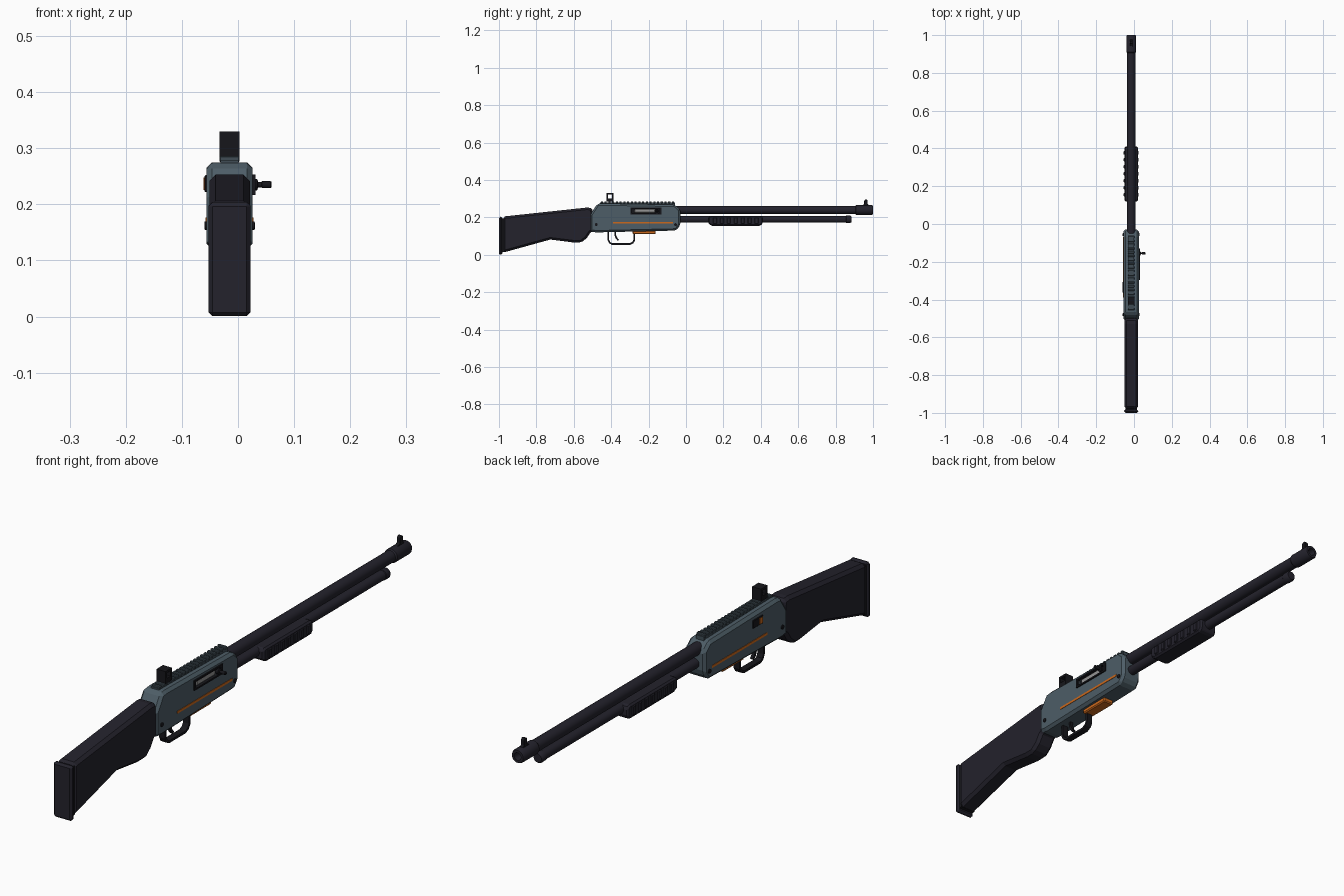
import bpy, bmesh, math
from mathutils import Matrix

old = bpy.data.objects.get("Cube")
if old:
    bpy.data.objects.remove(old, do_unlink=True)

CX = -0.015  # centre plane of the body


def material(name, rgb):
    m = bpy.data.materials.new(name)
    m.use_nodes = True
    m.diffuse_color = (*rgb, 1)
    bsdf = m.node_tree.nodes["Principled BSDF"]
    bsdf.inputs["Base Color"].default_value = (*rgb, 1)
    bsdf.inputs["Roughness"].default_value = 0.6
    return m


POLY = material("dark polymer", (0.017, 0.016, 0.025))
BLACK = material("black rubber", (0.008, 0.008, 0.011))
STEEL = material("slate steel", (0.075, 0.11, 0.135))
RAIL = material("dark slate", (0.05, 0.073, 0.09))
ORANGE = material("orange", (0.6, 0.14, 0.012))
SILVER = material("bolt grey", (0.3, 0.3, 0.3))


def finish(name, bm, mat, bevel=0, segments=1):
    bmesh.ops.recalc_face_normals(bm, faces=bm.faces)
    me = bpy.data.meshes.new(name)
    bm.to_mesh(me)
    bm.free()
    ob = bpy.data.objects.new(name, me)
    bpy.context.collection.objects.link(ob)
    me.materials.append(mat)
    if bevel:
        mod = ob.modifiers.new("Bevel", "BEVEL")
        mod.width, mod.segments = bevel, segments
        mod.limit_method = "ANGLE"
        mod.angle_limit = math.radians(35)
    return ob


def box(name, x, y, z, mat, bevel=0):
    """Box from (min, max) pairs."""
    bm = bmesh.new()
    bmesh.ops.create_cube(bm, size=1)
    for v in bm.verts:
        v.co = [(a + b) / 2 + c * (b - a) for (a, b), c in zip((x, y, z), v.co)]
    return finish(name, bm, mat, bevel)


def prism(name, outline, half, mat, bevel=0, x=CX):
    """Side outline in (y, z), extruded across the width."""
    bm = bmesh.new()
    face = bm.faces.new([bm.verts.new((x - half, y, z)) for y, z in outline])
    new = bmesh.ops.extrude_face_region(bm, geom=[face])["geom"]
    bmesh.ops.translate(bm, vec=(2 * half, 0, 0),
                        verts=[g for g in new if isinstance(g, bmesh.types.BMVert)])
    return finish(name, bm, mat, bevel)


def lathe(name, rings, centre, mat, axis="Y", sides=20):
    """Rings of (position, radius) joined along the Y or X axis."""
    bm = bmesh.new()
    loops = []
    for p, r in rings:
        loop = []
        for i in range(sides):
            a = math.tau * (i + 0.5) / sides
            c, s = r * math.cos(a), r * math.sin(a)
            co = (centre[0] + c, p, centre[1] + s) if axis == "Y" else \
                 (p, centre[0] + c, centre[1] + s)
            loop.append(bm.verts.new(co))
        loops.append(loop)
    for a, b in zip(loops, loops[1:]):
        for i in range(sides):
            j = (i + 1) % sides
            bm.faces.new((a[i], a[j], b[j], b[i]))
    bm.faces.new(loops[0])
    bm.faces.new(loops[-1])
    ob = finish(name, bm, mat)
    bpy.ops.object.select_all(action="DESELECT")
    ob.select_set(True)
    bpy.context.view_layer.objects.active = ob
    bpy.ops.object.shade_smooth_by_angle(angle=math.radians(35))
    return ob


def strip(name, path, half, thick, mat):
    """Bent flat band following a (y, z) path."""
    bm = bmesh.new()
    rows = [[bm.verts.new((CX + s * half, y, z)) for s in (-1, 1)] for y, z in path]
    for a, b in zip(rows, rows[1:]):
        bm.faces.new((a[0], a[1], b[1], b[0]))
    ob = finish(name, bm, mat)
    mod = ob.modifiers.new("Solidify", "SOLIDIFY")
    mod.thickness, mod.offset, mod.use_even_offset = thick, 0, True
    return ob


# Stock and butt pad
prism("stock", [(-0.978, 0.012), (-0.978, 0.205), (-0.53, 0.253), (-0.50, 0.25),
                (-0.49, 0.13), (-0.51, 0.12), (-0.53, 0.09), (-0.56, 0.066),
                (-0.60, 0.066), (-0.725, 0.082)], 0.036, POLY, 0.011)
prism("stock_spacer", [(-0.985, 0.014), (-0.985, 0.194), (-0.97, 0.196), (-0.97, 0.016)],
      0.031, BLACK)
prism("butt_pad", [(-1, 0), (-1, 0.203), (-0.982, 0.205), (-0.982, 0.002)],
      0.0375, POLY, 0.007)

# Receiver with an ejection pocket
receiver = prism("receiver", [(-0.512, 0.125), (-0.512, 0.215), (-0.475, 0.272),
                              (-0.45, 0.275), (-0.06, 0.268), (-0.03, 0.242),
                              (-0.03, 0.16), (-0.052, 0.13), (-0.48, 0.12)],
                 0.041, STEEL, 0.01)
cutter = box("port_cutter", (0.012, 0.06), (-0.29, -0.14), (0.222, 0.248), BLACK)
cutter.hide_render = True
cutter.display_type = "WIRE"
cutter.hide_set(True)
cut = receiver.modifiers.new("Port", "BOOLEAN")
cut.operation, cut.object, cut.solver = "DIFFERENCE", cutter, "EXACT"
box("port_floor", (0.010, 0.014), (-0.29, -0.14), (0.222, 0.248), BLACK)
box("bolt", (0.012, 0.025), (-0.275, -0.165), (0.225, 0.245), SILVER, 0.003)
for name, y, z in (("top", (-0.296, -0.13), (0.247, 0.253)),
                   ("bottom", (-0.296, -0.13), (0.217, 0.223)),
                   ("rear", (-0.296, -0.288), (0.217, 0.253)),
                   ("front", (-0.142, -0.13), (0.217, 0.253))):
    box("port_frame_" + name, (0.02, 0.031), y, z, BLACK)
lathe("bolt_handle", [(0.015, 0.011), (0.034, 0.011), (0.036, 0.005), (0.042, 0.005),
                      (0.043, 0.0065), (0.058, 0.0065), (0.06, 0.005)],
      (-0.155, 0.235), BLACK, "X", 12)

# Side details: stripes and pins on both sides
for side, s in (("left", 1), ("right", -1)):
    face = CX + s * 0.041
    box("stripe_" + side, sorted((face - s * 0.003, face + s * 0.0015)),
        (-0.39, -0.07), (0.168, 0.177), ORANGE)
    for place, y in (("rear", -0.48), ("front", -0.056)):
        lathe(f"pin_{place}_{side}", [(face - s * 0.006, 0.008), (face + s * 0.003, 0.008),
                                      (face + s * 0.004, 0.006)], (y, 0.162), BLACK, "X", 12)

# Safety selector on the right
box("selector_plate", (-0.06, -0.05), (-0.365, -0.305), (0.222, 0.252), BLACK, 0.002)
box("selector_mark", (-0.0615, -0.058), (-0.36, -0.342), (0.226, 0.248), ORANGE)

# Top rail
box("rail_base", (CX - 0.016, CX + 0.016), (-0.46, -0.06), (0.262, 0.279), RAIL)
for i in range(20):
    y = -0.455 + i * 0.02
    box(f"rail_tooth_{i + 1}", (CX - 0.018, CX + 0.018), (y, y + 0.011),
        (0.275, 0.286), RAIL, 0.002)

# Rear sight: a block with a cross opening
box("rear_sight_base", (CX - 0.018, CX + 0.018), (-0.426, -0.388), (0.284, 0.302), BLACK)
box("rear_sight_top", (CX - 0.018, CX + 0.018), (-0.426, -0.388), (0.322, 0.33), BLACK)
for name, y in (("rear", -0.426), ("front", -0.396)):
    box("rear_sight_" + name, (CX - 0.018, CX + 0.018), (y, y + 0.008), (0.3, 0.324), BLACK)

# Barrel, muzzle and front sight
lathe("barrel", [(-0.05, 0.022), (0.92, 0.022)], (CX, 0.24), POLY)
lathe("muzzle", [(0.905, 0.022), (0.91, 0.026), (0.994, 0.026), (1, 0.023),
                 (1, 0.014), (0.96, 0.014)], (CX, 0.24), POLY)
lathe("bore", [(0.955, 0.0145), (0.965, 0.0135)], (CX, 0.24), BLACK)
prism("front_sight", [(0.935, 0.262), (0.953, 0.272), (0.953, 0.29), (0.959, 0.296),
                      (0.966, 0.296), (0.971, 0.29), (0.971, 0.272), (0.98, 0.262)],
      0.007, BLACK, 0.001)

# Tube below the barrel
lathe("lower_tube", [(-0.05, 0.018), (0.86, 0.018)], (CX, 0.19), POLY)
lathe("tube_cap", [(0.855, 0.018), (0.857, 0.02), (0.878, 0.02), (0.884, 0.016)],
      (CX, 0.19), POLY)

# Sliding grip with side ribs
prism("grip", [(0.12, 0.165), (0.12, 0.203), (0.13, 0.208), (0.40, 0.208),
               (0.41, 0.2), (0.41, 0.168), (0.398, 0.155), (0.14, 0.155)],
      0.036, POLY, 0.008)
for i in range(7):
    y = 0.145 + i * 0.037
    box(f"grip_rib_{i + 1}", (CX - 0.04, CX + 0.04), (y, y + 0.02),
        (0.166, 0.2), POLY, 0.003)

# Trigger group and loading plate
strip("trigger_guard", [(-0.415, 0.125), (-0.415, 0.08), (-0.408, 0.065), (-0.395, 0.058),
                        (-0.30, 0.058), (-0.284, 0.066), (-0.276, 0.08), (-0.276, 0.125)],
      0.012, 0.009, BLACK)
strip("trigger", [(-0.378, 0.125), (-0.378, 0.105), (-0.372, 0.09), (-0.362, 0.078)],
      0.006, 0.009, BLACK)
box("loading_plate", (CX - 0.022, CX + 0.022), (-0.285, -0.162), (0.111, 0.13), ORANGE, 0.004)
